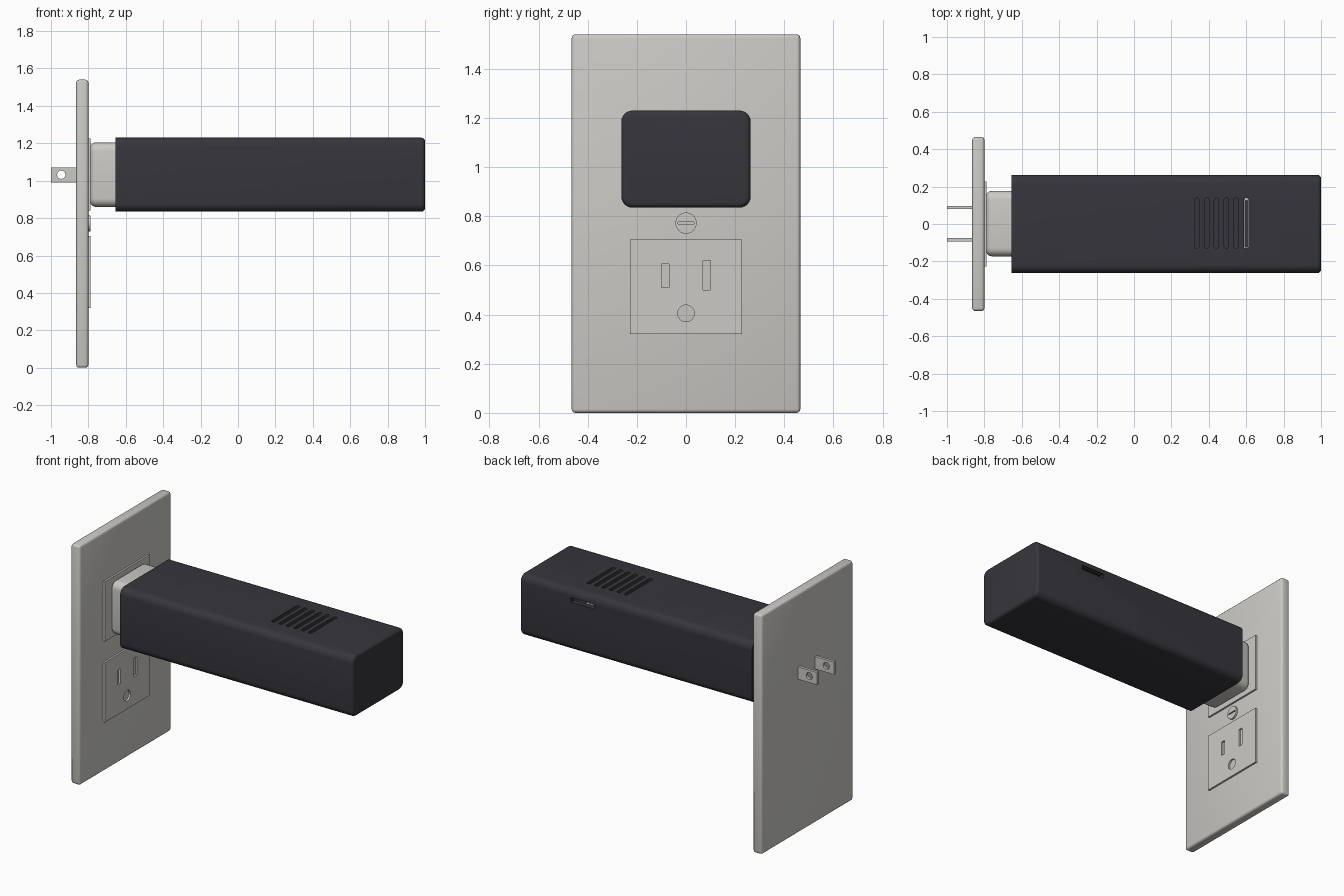
import bpy, bmesh
from math import pi, radians
from mathutils import Matrix, Vector

default = bpy.data.objects.get("Cube")
if default:
    bpy.data.objects.remove(default, do_unlink=True)


def material(name, rgb):
    m = bpy.data.materials.new(name)
    m.use_nodes = True
    m.diffuse_color = (*rgb, 1)
    m.node_tree.nodes["Principled BSDF"].inputs["Base Color"].default_value = (*rgb, 1)
    return m


WHITE = material("warm white plastic", (0.60, 0.59, 0.56))
DARK = material("charcoal plastic", (0.037, 0.036, 0.045))


def finish(name, bm, mat, smooth):
    mesh = bpy.data.meshes.new(name)
    bm.to_mesh(mesh)
    bm.free()
    mesh.materials.append(mat)
    ob = bpy.data.objects.new(name, mesh)
    bpy.context.collection.objects.link(ob)
    if smooth:
        shade(ob)
    return ob


def shade(ob):
    bpy.ops.object.select_all(action="DESELECT")
    ob.select_set(True)
    bpy.context.view_layer.objects.active = ob
    bpy.ops.object.shade_smooth_by_angle(angle=radians(35))


def box(name, x, y, z, mat, bevels=()):
    """Box from (low, high) ranges; each bevel is (width, segments, edge rule)."""
    bm = bmesh.new()
    bmesh.ops.create_cube(bm, size=1)
    for v in bm.verts:
        v.co = Vector([(r[0] + r[1]) / 2 + c * (r[1] - r[0]) for c, r in zip(v.co, (x, y, z))])
    for width, segments, rule in bevels:
        edges = [e for e in bm.edges if rule(e.verts[0].co, e.verts[1].co)]
        bmesh.ops.bevel(bm, geom=edges, offset=width, segments=segments, profile=0.5, affect="EDGES")
    return finish(name, bm, mat, bool(bevels))


def rod(name, center, radius, length, axis, mat, sides=32):
    bm = bmesh.new()
    turn = Matrix.Rotation(pi / 2, 4, "Y" if axis == "X" else "X")
    bmesh.ops.create_cone(bm, cap_ends=True, segments=sides, radius1=radius, radius2=radius,
                          depth=length, matrix=Matrix.Translation(center) @ turn)
    return finish(name, bm, mat, True)


def cut(ob, cutters):
    bpy.context.view_layer.objects.active = ob
    for c in cutters:
        mod = ob.modifiers.new("cut", "BOOLEAN")
        mod.operation, mod.solver, mod.object = "DIFFERENCE", "EXACT", c
        bpy.ops.object.modifier_apply(modifier=mod.name)
        bpy.data.objects.remove(c, do_unlink=True)


def any_edge(a, b):
    return True


def along_x(a, b):
    return abs(a.x - b.x) > 0.1


def at_x(value):
    return lambda a, b: abs(a.x - value) < 1e-4 and abs(b.x - value) < 1e-4


# Wall plate
box("wall_plate", (-0.865, -0.8), (-0.465, 0.465), (0, 1.54), WHITE, [(0.015, 3, any_edge)])

# Two outlet faces with blade slots and ground hole
for label, z in (("lower", 0.32), ("upper", 0.84)):
    pad = box(label + "_outlet", (-0.82, -0.788), (-0.227, 0.227), (z, z + 0.385), WHITE)
    cut(pad, [
        box("cutter", (-0.805, -0.7), (-0.1, -0.07), (z + 0.19, z + 0.285), WHITE),
        box("cutter", (-0.805, -0.7), (0.07, 0.1), (z + 0.18, z + 0.3), WHITE),
        rod("cutter", (-0.755, 0, z + 0.085), 0.034, 0.1, "X", WHITE)])

# Centre screw with its slot
screw = rod("plate_screw", (-0.8, 0, 0.772), 0.043, 0.024, "X", WHITE)
cut(screw, [box("cutter", (-0.8, -0.7), (-0.033, 0.033), (0.768, 0.776), WHITE)])

# Power adapter block
box("adapter", (-0.79, -0.4), (-0.173, 0.177), (0.86, 1.205), WHITE,
    [(0.045, 5, along_x), (0.03, 4, at_x(-0.79))])

# Plug prongs with round holes
for label, y in (("right", -0.085), ("left", 0.088)):
    prong = box(label + "_prong", (-1, -0.78), (y - 0.009, y + 0.009), (0.99, 1.07), WHITE)
    cut(prong, [rod("cutter", (-0.945, y, 1.032), 0.022, 0.1, "Y", WHITE)])

# Hollow sleeve with top vents and a side port
sleeve = box("sleeve", (-0.655, 1), (-0.263, 0.263), (0.835, 1.23), DARK,
             [(0.045, 6, along_x), (0.02, 4, at_x(1))])
vents = [box("cutter", (x - 0.012, x + 0.012), (-0.13, 0.14), (1.1, 1.4), DARK,
             [(0.011, 3, lambda a, b: abs(a.z - b.z) > 0.1)])
         for x in (0.335 + 0.053 * i for i in range(6))]
cut(sleeve, [box("cutter", (-0.8, 0.965), (-0.228, 0.228), (0.87, 1.195), DARK,
                 [(0.02, 3, along_x)])] + vents
    + [box("cutter", (0.465, 0.635), (0.2, 0.4), (1.148, 1.178), DARK)])
shade(sleeve)

# Circuit board and its connector inside the sleeve
box("circuit_board", (0.25, 0.7), (-0.2, 0.2), (1.06, 1.08), DARK)
for label, y in (("right", -0.128), ("left", 0.132)):
    box(label + "_connector_end", (0.59, 0.612), (y - 0.006, y + 0.006), (1.08, 1.15), WHITE)
for label, x in (("inner", 0.59), ("outer", 0.61)):
    box(label + "_connector_wall", (x - 0.003, x + 0.003), (-0.125, 0.13), (1.08, 1.15), WHITE)
